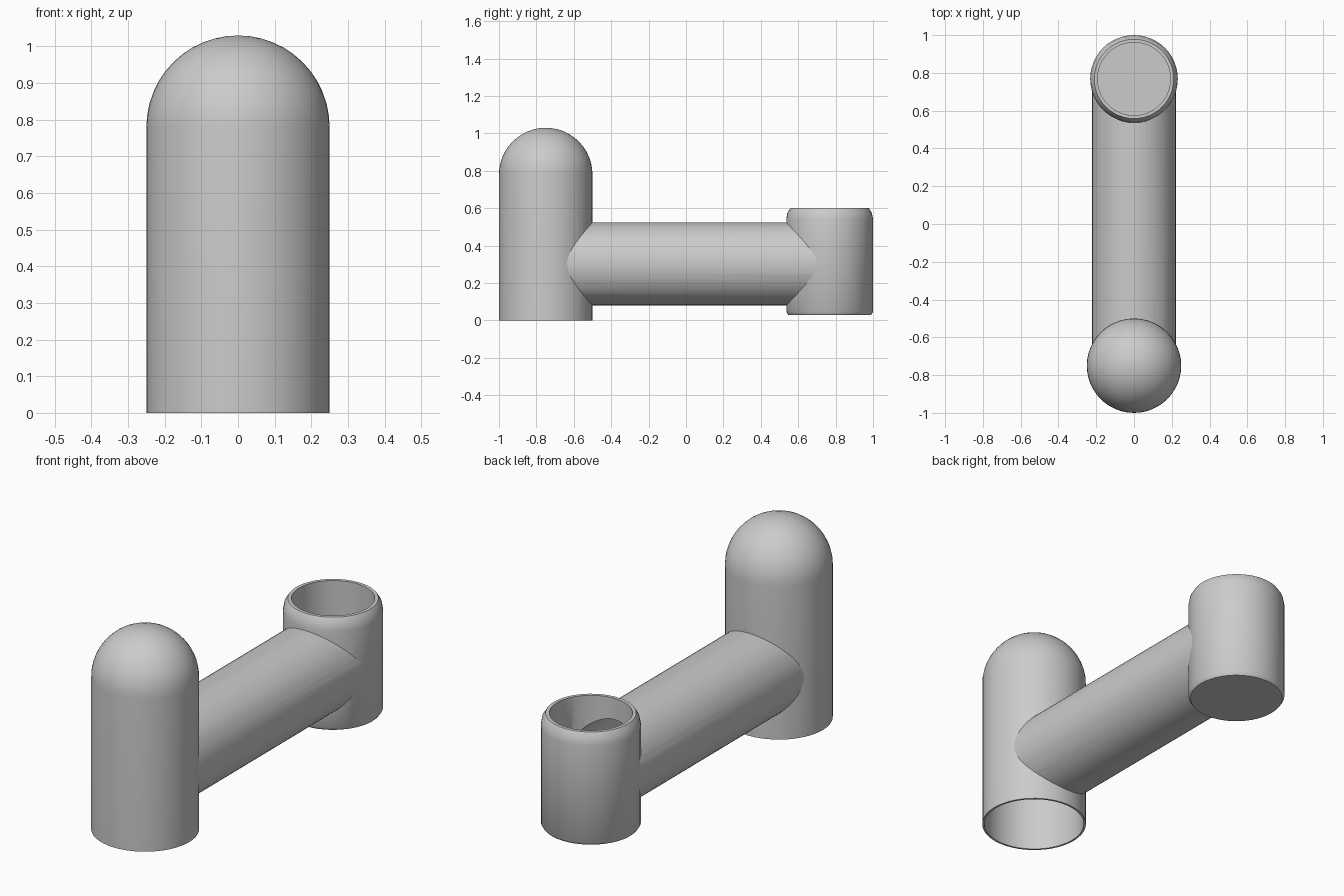
import bpy
import bmesh
from math import pi, radians
from mathutils import Matrix, Vector

cube = bpy.data.objects.get("Cube")
if cube:
    bpy.data.objects.remove(cube, do_unlink=True)

SEGMENTS = 48
TOWER_Y, CUP_Y, PIPE_Z = -0.75, 0.768, 0.302

grey = bpy.data.materials.new("plain grey")
grey.use_nodes = True
grey.diffuse_color = (0.6, 0.6, 0.6, 1)
grey.node_tree.nodes["Principled BSDF"].inputs["Base Color"].default_value = (0.6, 0.6, 0.6, 1)


def lathe(name, profile, y):
    """Spin a closed (radius, z) outline about the vertical axis at y."""
    bm = bmesh.new()
    verts = [bm.verts.new((r, 0, z)) for r, z in profile]
    edges = [bm.edges.new((a, b)) for a, b in zip(verts, verts[1:])]
    if profile[0][0] > 0:
        edges.append(bm.edges.new((verts[-1], verts[0])))
    bmesh.ops.spin(bm, geom=verts + edges, cent=(0, 0, 0), axis=(0, 0, 1),
                   angle=2 * pi, steps=SEGMENTS, use_duplicate=False)
    bmesh.ops.remove_doubles(bm, verts=bm.verts, dist=1e-4)
    bmesh.ops.translate(bm, verts=bm.verts, vec=(0, y, 0))
    return finish(bm, name)


def finish(bm, name):
    bmesh.ops.recalc_face_normals(bm, faces=bm.faces)
    mesh = bpy.data.meshes.new(name)
    bm.to_mesh(mesh)
    bm.free()
    mesh.materials.append(grey)
    obj = bpy.data.objects.new(name, mesh)
    bpy.context.collection.objects.link(obj)
    return obj


def dome(radius, z, rings=12):
    """Quarter circle from the side up to the axis."""
    points = []
    for i in range(rings):
        v = Matrix.Rotation(pi / 2 * i / rings, 2) @ Vector((radius, 0))
        points.append((v.x, z + v.y))
    return points + [(0, z + radius)]


def cut(obj, cutter):
    mod = obj.modifiers.new("cut", 'BOOLEAN')
    mod.operation = 'DIFFERENCE'
    mod.solver = 'EXACT'
    mod.object = cutter
    bpy.context.view_layer.objects.active = obj
    bpy.ops.object.modifier_apply(modifier=mod.name)


def rod(name, radius, y0, y1):
    """Solid cylinder lying along y."""
    bm = bmesh.new()
    place = Matrix.Translation((0, (y0 + y1) / 2, PIPE_Z)) @ Matrix.Rotation(pi / 2, 4, 'X')
    bmesh.ops.create_cone(bm, cap_ends=True, segments=SEGMENTS, radius1=radius,
                          radius2=radius, depth=y1 - y0, matrix=place)
    return finish(bm, name)


# Domed tower, hollow and open at the bottom
tower_outer = [(0.25, 0)] + dome(0.25, 0.78)
tower_inner = [(0.24, 0)] + dome(0.24, 0.78)
tower = lathe("domed_tower", tower_outer[::-1] + tower_inner, TOWER_Y)

# Cup with a rounded rim, open at the top
cup_outer = [(0, 0.03), (0.222, 0.03), (0.232, 0.045), (0.232, 0.54),
             (0.226, 0.575), (0.21, 0.6)]
cup = lathe("open_cup", cup_outer + [(0.193, 0.6), (0.193, 0.06), (0, 0.06)], CUP_Y)

# Connecting pipe, trimmed to the outer walls of the tower and cup
pipe = rod("connecting_pipe", 0.222, TOWER_Y, CUP_Y)
bore = rod("bore_cutter", 0.19, TOWER_Y, CUP_Y - 0.03)
tower_solid = lathe("tower_cutter", [(0, 0)] + tower_outer, TOWER_Y)
cup_solid = lathe("cup_cutter", cup_outer + [(0, 0.6)], CUP_Y)
for solid in (tower_solid, cup_solid, bore):
    cut(pipe, solid)
for part in (tower, cup):
    cut(part, bore)
for helper in (bore, tower_solid, cup_solid):
    bpy.data.objects.remove(helper, do_unlink=True)

# Smooth curves, sharp rims
for part in (tower, cup, pipe):
    bpy.ops.object.select_all(action='DESELECT')
    part.select_set(True)
    bpy.context.view_layer.objects.active = part
    bpy.ops.object.shade_smooth_by_angle(angle=radians(35))
